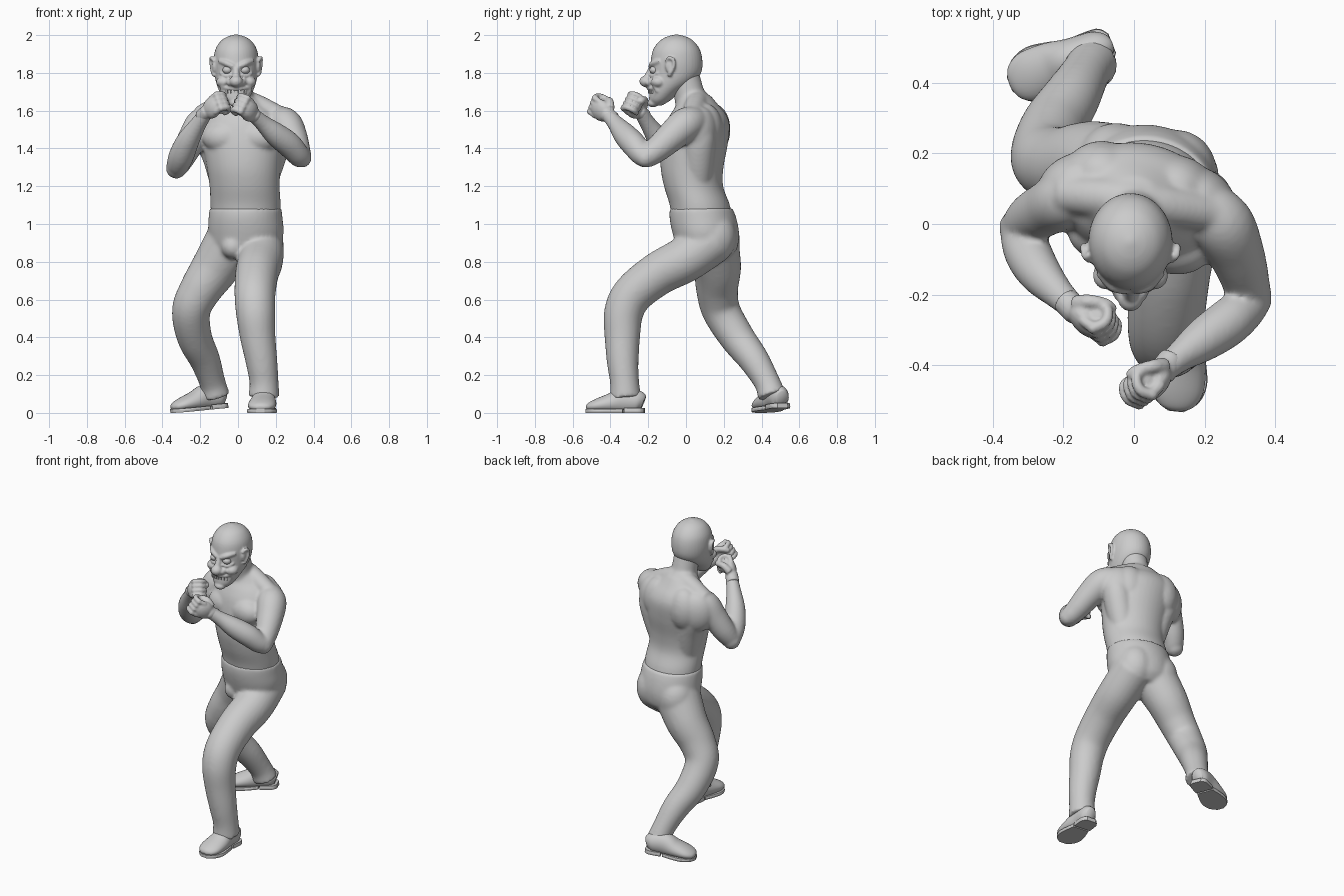
import bpy, bmesh, math
from mathutils import Vector, Matrix, Euler


def spline(rows, steps=6):
    """Catmull-Rom interpolation of equal-length rows."""
    out, n = [], len(rows)
    for i in range(n - 1):
        p = [rows[max(i - 1, 0)], rows[i], rows[i + 1], rows[min(i + 2, n - 1)]]
        for k in range(steps):
            t = k / steps
            out.append([0.5 * (2 * b + (c - a) * t + (2 * a - 5 * b + 4 * c - d) * t * t
                               + (3 * b - a - 3 * c + d) * t ** 3) for a, b, c, d in zip(*p)])
    return out + [list(rows[-1])]


def tube(bm, rows, ref=(1, 0, 0), rot=None, n=24, clip=None):
    """Closed loft through (x, y, z, radius[, radius2]); rot keeps sections level."""
    pts = spline([r if len(r) == 5 else (*r, r[3]) for r in rows])
    rings = []
    for i, (x, y, z, ra, rb) in enumerate(pts):
        if rot is not None:
            a = Vector((math.cos(rot), math.sin(rot), 0))
            b = Vector((-a.y, a.x, 0))
        else:
            t = (Vector(pts[min(i + 1, len(pts) - 1)][:3]) - Vector(pts[max(i - 1, 0)][:3])).normalized()
            a = t.cross(Vector(ref)).normalized()
            b = t.cross(a)
        ring = []
        for k in range(n):
            w = 2 * math.pi * k / n
            v = Vector((x, y, z)) + a * ra * math.cos(w) + b * rb * math.sin(w)
            if clip:
                v.z = min(max(v.z, clip[0]), clip[1])
            ring.append(bm.verts.new(v))
        rings.append(ring)
    for r, s in zip(rings, rings[1:]):
        for k in range(n):
            bm.faces.new((r[k], r[(k + 1) % n], s[(k + 1) % n], s[k]))
    bm.faces.new(rings[0][::-1])
    bm.faces.new(rings[-1])


def ball(bm, c, r, rot=(0, 0, 0)):
    r = r if isinstance(r, tuple) else (r, r, r)
    m = Matrix.Translation(c) @ Euler(rot).to_matrix().to_4x4() @ Matrix.Diagonal((*r, 1))
    bmesh.ops.create_uvsphere(bm, u_segments=24, v_segments=14, radius=1, matrix=m)


def finish(bm, name, voxel=None, smooth=4, matrix=None, flat=False):
    bmesh.ops.recalc_face_normals(bm, faces=bm.faces)
    me = bpy.data.meshes.new(name)
    for f in bm.faces:
        f.smooth = not flat
    bm.to_mesh(me)
    bm.free()
    ob = bpy.data.objects.new(name, me)
    bpy.context.collection.objects.link(ob)
    if matrix:
        ob.matrix_world = matrix
    if voxel:
        m = ob.modifiers.new("fuse", 'REMESH')
        m.mode, m.voxel_size, m.use_smooth_shade = 'VOXEL', voxel, True
        s = ob.modifiers.new("soften", 'SMOOTH')
        s.factor, s.iterations = 0.5, smooth
    return ob


TWIST = math.radians(-12)

# bare torso with neck, muscles and arms
bm = bmesh.new()
tube(bm, [(.04, .09, 1.0, .182, .16), (.04, .073, 1.1, .187, .158), (.035, .04, 1.2, .187, .155),
          (.03, .032, 1.3, .197, .165), (.025, .045, 1.42, .214, .174), (.015, .06, 1.52, .222, .168),
          (.005, .065, 1.58, .2, .145), (0, .06, 1.63, .145, .11), (0, .045, 1.68, .09, .085)],
     rot=TWIST, n=40)
tube(bm, [(0, .05, 1.58, .1), (0, .02, 1.68, .08, .085), (-.005, -.015, 1.8, .08, .085)], rot=0)
tube(bm, [(-.2, .085, 1.57, .055), (0, .065, 1.655, .06), (.22, .03, 1.57, .055)], ref=(0, 1, 0))
for c in [(.105, -.062, 1.46), (-.075, -.032, 1.46)]:             # chest
    ball(bm, c, (.115, .08, .085), (0, 0, TWIST))
for c in [(-.085, .14, 1.5), (.12, .1, 1.5)]:                     # shoulder blades
    ball(bm, c, (.11, .095, .14), (0, 0, TWIST))
for c, w in [((-.165, .125, 1.49), .4), ((.185, .085, 1.49), -.5)]:  # back of the armpits
    ball(bm, c, (.11, .075, .13), (0, 0, w))
tube(bm, [(.13, .06, 1.2, .07), (.165, .065, 1.34, .085), (.195, .07, 1.46, .085), (.2, .06, 1.53, .06)])
tube(bm, [(-.06, .08, 1.15, .07), (-.095, .1, 1.34, .088), (-.135, .11, 1.46, .09), (-.15, .1, 1.53, .06)])
tube(bm, [(.19, .06, 1.545, .075), (.248, 0, 1.527, .09), (.288, -.08, 1.46, .08), (.315, -.16, 1.39, .068),
          (.325, -.22, 1.36, .06), (.27, -.275, 1.42, .067), (.2, -.325, 1.475, .062),
          (.13, -.375, 1.535, .044), (.075, -.42, 1.585, .036)])
tube(bm, [(-.14, .1, 1.55, .075), (-.195, .07, 1.53, .082), (-.243, .045, 1.45, .077), (-.292, .015, 1.36, .07),
          (-.318, -.02, 1.31, .06), (-.3, -.08, 1.36, .067), (-.265, -.14, 1.44, .061),
          (-.21, -.2, 1.53, .044), (-.16, -.245, 1.6, .036)])
ball(bm, (.338, -.215, 1.35), .052)
ball(bm, (-.327, -.01, 1.295), .055)
finish(bm, "torso_and_arms", .009, 9)

# trousers
bm = bmesh.new()
tube(bm, [(.04, .13, .82, .12, .1), (.04, .115, .87, .18, .155), (.042, .105, .95, .2, .175),
          (.04, .09, 1.03, .197, .176), (.04, .08, 1.085, .191, .165)], rot=TWIST, n=40)
tube(bm, [(-.04, .14, .9, .14), (-.12, .165, .77, .127), (-.2, .165, .65, .111), (-.248, .187, .54, .102),
          (-.23, .27, .4, .093), (-.175, .36, .28, .081), (-.135, .43, .16, .069), (-.118, .455, .09, .076)])
tube(bm, [(.115, .15, .92, .125), (.118, 0, .815, .122), (.1, -.15, .735, .115), (.09, -.28, .63, .109),
          (.093, -.33, .53, .104), (.105, -.337, .4, .094), (.125, -.335, .27, .084),
          (.138, -.325, .16, .077), (.137, -.32, .085, .084)])
for c in [(.12, .145, .93), (-.05, .165, .91)]:
    ball(bm, c, (.115, .122, .14))
ball(bm, (-.025, .01, .88), (.065, .07, .065))
finish(bm, "trousers", .01, 10)

# shoes: built with the toe at the origin, heel towards -x
for side, toe, turn, pitch in [("front", (.118, -.53, 0), -96, 0), ("back", (-.35, .395, 0), 202, 5)]:
    m = (Matrix.Translation(toe) @ Matrix.Rotation(math.radians(turn), 4, 'Z')
         @ Matrix.Rotation(math.radians(pitch), 4, 'Y'))
    bm = bmesh.new()
    tube(bm, [(-.305, 0, .05, .03, .04), (-.275, 0, .06, .052, .06), (-.2, 0, .065, .06, .07),
              (-.13, 0, .05, .072, .053), (-.06, 0, .038, .072, .037), (-.02, 0, .03, .052, .024),
              (-.004, 0, .025, .022, .01)], ref=(0, 0, 1), clip=(.015, .2))
    finish(bm, side + "_shoe", matrix=m)
    bm = bmesh.new()
    tube(bm, [(-.2, 0, .01, .055, .06), (-.14, 0, .01, .072, .06), (-.08, 0, .01, .08, .06),
              (-.03, 0, .01, .062, .06), (0, 0, .01, .022, .06)], ref=(0, 0, 1), clip=(0, .02))
    finish(bm, side + "_shoe_sole", matrix=m, flat=True)
    bm = bmesh.new()
    tube(bm, [(-.312, 0, .01, .03, .06), (-.285, 0, .01, .055, .06), (-.21, 0, .01, .058, .06)],
         ref=(0, 0, 1), clip=(0, .025))
    finish(bm, side + "_shoe_heel", matrix=m, flat=True)

# clenched fists: local x along the forearm, z out of the palm
for side, wrist, u, p, thumb in [("left", (.085, -.412, 1.575), (-.42, -.6, .42), (-.7, .7, .1), 1),
                                 ("right", (-.168, -.242, 1.59), (.5, -.48, .42), (.7, .5, 0), -1)]:
    u = Vector(u).normalized()
    p = Vector(p)
    p = (p - u * p.dot(u)).normalized()
    s = p.cross(u)
    m = Matrix((u, s, p)).transposed().to_4x4() @ Matrix.Scale(1.15, 4)
    m.translation = wrist
    bm = bmesh.new()
    tube(bm, [(-.04, 0, 0, .033), (.01, 0, 0, .034)], ref=(0, 0, 1))
    ball(bm, (.045, 0, 0), (.055, .05, .032))
    ball(bm, (.07, 0, .025), (.035, .042, .03))
    for i in range(4):
        y = -.036 + .024 * i
        tube(bm, [(.06, y, -.008, .014), (.098, y, 0, .0145), (.108, y, .03, .0135),
                  (.085, y, .053, .013), (.055, y, .045, .012)], ref=(0, 1, 0), n=10)
        ball(bm, (.098, y, -.003), .016)
    tube(bm, [(.01, .03 * thumb, .01, .022), (.04, .045 * thumb, .035, .018),
              (.07, .03 * thumb, .06, .015), (.085, .01 * thumb, .066, .012)], ref=(0, 1, 0), n=12)
    finish(bm, side + "_fist", .006, 2, m)

# head with brow, nose, cheeks, lips and ears
HEAD = Matrix.Translation((-.01, 0, 0))
bm = bmesh.new()
tube(bm, [(0, -.15, 1.628, .03, .025), (0, -.138, 1.655, .062, .056), (0, -.11, 1.7, .088, .083),
          (0, -.075, 1.75, .106, .118), (0, -.055, 1.8, .115, .135), (0, -.05, 1.86, .119, .137),
          (0, -.05, 1.92, .111, .125), (0, -.05, 1.965, .085, .094), (0, -.05, 1.99, .05, .055),
          (0, -.05, 2.003, .008, .008)], rot=0, n=40)
ball(bm, (0, -.21, 1.755), (.036, .037, .031))
tube(bm, [(0, -.18, 1.83, .016), (0, -.197, 1.79, .019), (0, -.21, 1.76, .024)])
ball(bm, (0, -.175, 1.64), (.036, .03, .022))
for s in (-1, 1):
    ball(bm, (s * .03, -.195, 1.748), (.02, .022, .018))
    ball(bm, (s * .07, -.145, 1.752), (.036, .04, .03))
    tube(bm, [(s * .012, -.187, 1.832, .013), (s * .05, -.175, 1.85, .016), (s * .088, -.137, 1.864, .012)],
         ref=(0, 0, 1), n=12)
    tube(bm, [(s * .025, -.189, 1.79, .007), (s * .055, -.175, 1.783, .008), (s * .085, -.147, 1.8, .007)],
         ref=(0, 0, 1), n=10)
    tube(bm, [(s * .038, -.193, 1.765, .008), (s * .07, -.168, 1.735, .011), (s * .076, -.152, 1.7, .008)],
         n=10)
    tube(bm, [(0, -.199, 1.715, .009), (s * .04, -.186, 1.718, .009), (s * .072, -.155, 1.72, .008),
              (s * .06, -.16, 1.685, .008), (s * .035, -.172, 1.665, .009), (0, -.184, 1.66, .01)],
         ref=(0, 1, 0), n=10)
    tube(bm, [(s * .112, -.088, 1.785, .011), (s * .122, -.083, 1.8, .012), (s * .13, -.065, 1.835, .01),
              (s * .133, -.067, 1.868, .01), (s * .129, -.09, 1.88, .01), (s * .116, -.105, 1.86, .008)],
         n=10)
    ball(bm, (s * .117, -.085, 1.838), (.012, .025, .04))
finish(bm, "head", .006, 3, HEAD)

# eyes
for s, side in ((-1, "right"), (1, "left")):
    bm = bmesh.new()
    ball(bm, (s * .045, -.167, 1.815), (.027, .026, .022))
    finish(bm, side + "_eye", matrix=HEAD)

# bared teeth in two rows following the jaw
bm = bmesh.new()
for z, count, wide, h in ((1.7, 7, .05, .02), (1.677, 6, .034, .016)):
    for i in range(count):
        x = wide * (2 * i / (count - 1) - 1)
        back = .005 if z > 1.69 else -.004
        y = -.108 - (.08 + back) * math.sqrt(1 - (x / .09) ** 2)
        m = (Matrix.Translation((x, y, z)) @ Matrix.Rotation(x * 9, 4, 'Z')
             @ Matrix.Diagonal((1.7 * wide / count, .014, h, 1)))
        bmesh.ops.create_cube(bm, size=1, matrix=m)
finish(bm, "teeth", matrix=HEAD, flat=True)
